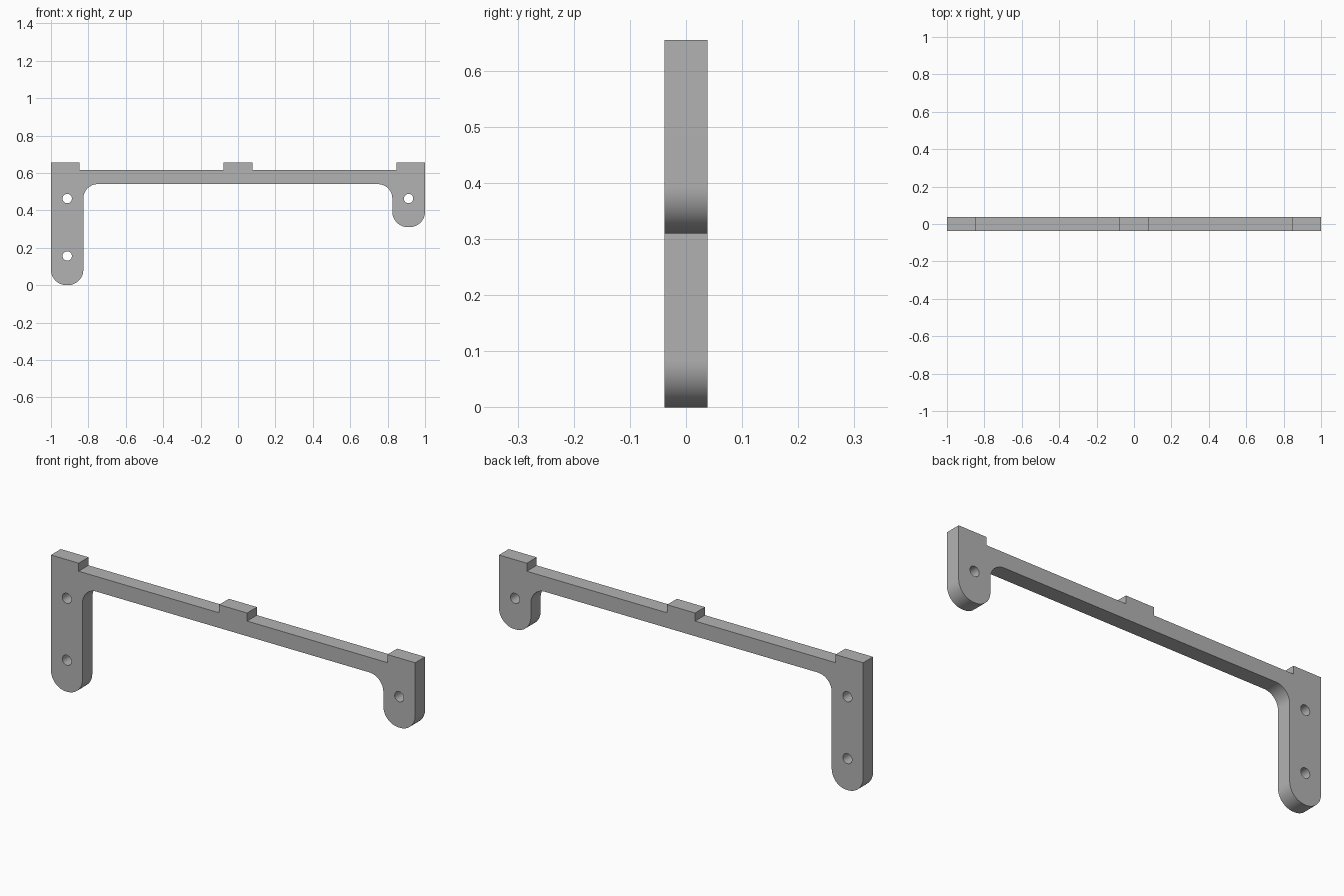
import bpy
from math import cos, sin, pi, radians

if "Cube" in bpy.data.objects:
    bpy.data.objects.remove(bpy.data.objects["Cube"], do_unlink=True)

HALF_DEPTH = 0.0385
TOP, BEAM_TOP, BEAM_BOTTOM = 0.655, 0.615, 0.54
LEG_L, LEG_R = -0.827, 0.825      # inner edges of the legs
FOOT_R = 0.31                     # bottom of the short leg
ROUND, FILLET, HOLE = 0.083, 0.077, 0.025


def arc(cx, cz, r, start, end, n=16):
    """Points on an arc, angles in degrees."""
    angles = [radians(start + (end - start) * i / n) for i in range(n + 1)]
    return [(cx + r * cos(a), cz + r * sin(a)) for a in angles]


def foot(x0, x1, z):
    """Rounded leg end, from its left edge to its right edge."""
    return (arc(x0 + ROUND, z + ROUND, ROUND, 180, 270)
            + arc(x1 - ROUND, z + ROUND, ROUND, 270, 360))


# Outline: long leg, beam underside, short leg, then the three top tabs
outline = foot(-1, LEG_L, 0)
outline += arc(LEG_L + FILLET, BEAM_BOTTOM - FILLET, FILLET, 180, 90)
outline += arc(LEG_R - FILLET, BEAM_BOTTOM - FILLET, FILLET, 90, 0)
outline += foot(LEG_R, 1, FOOT_R)
for x0, x1 in ((0.847, 1), (-0.077, 0.077), (-1, -0.848)):
    tab = [(x1, BEAM_TOP), (x1, TOP), (x0, TOP), (x0, BEAM_TOP)]
    if x1 == 1:
        tab = tab[1:]
    if x0 == -1:
        tab = tab[:-1]
    outline += tab

# Screw holes
holes = [arc(x, z, HOLE, 0, 360, 32)[:-1]
         for x, z in ((-0.913, 0.463), (-0.913, 0.156), (0.912, 0.463))]

# Filled profile, extruded through the thickness
curve = bpy.data.curves.new("bracket_profile", "CURVE")
curve.dimensions = "2D"
curve.fill_mode = "BOTH"
curve.extrude = HALF_DEPTH
for loop in [outline] + holes:
    spline = curve.splines.new("POLY")
    spline.points.add(len(loop) - 1)
    for point, (x, z) in zip(spline.points, loop):
        point.co = (x, z, 0, 1)
    spline.use_cyclic_u = True

bracket = bpy.data.objects.new("bracket", curve)
bracket.rotation_euler.x = pi / 2
bpy.context.collection.objects.link(bracket)
bpy.ops.object.select_all(action="DESELECT")
bracket.select_set(True)
bpy.context.view_layer.objects.active = bracket
bpy.ops.object.convert(target="MESH")
bracket = bpy.context.object
bpy.ops.object.transform_apply(location=False, rotation=True, scale=False)

# Join the caps to the walls and face everything outward
bpy.ops.object.mode_set(mode="EDIT")
bpy.ops.mesh.select_all(action="SELECT")
bpy.ops.mesh.remove_doubles(threshold=0.0001)
bpy.ops.mesh.normals_make_consistent(inside=False)
bpy.ops.object.mode_set(mode="OBJECT")
bpy.ops.object.shade_smooth_by_angle(angle=radians(30))

# Plain grey
grey = bpy.data.materials.new("grey")
grey.use_nodes = True
color = (0.45, 0.45, 0.45, 1)
grey.diffuse_color = color
grey.node_tree.nodes["Principled BSDF"].inputs["Base Color"].default_value = color
bracket.data.materials.clear()
bracket.data.materials.append(grey)
